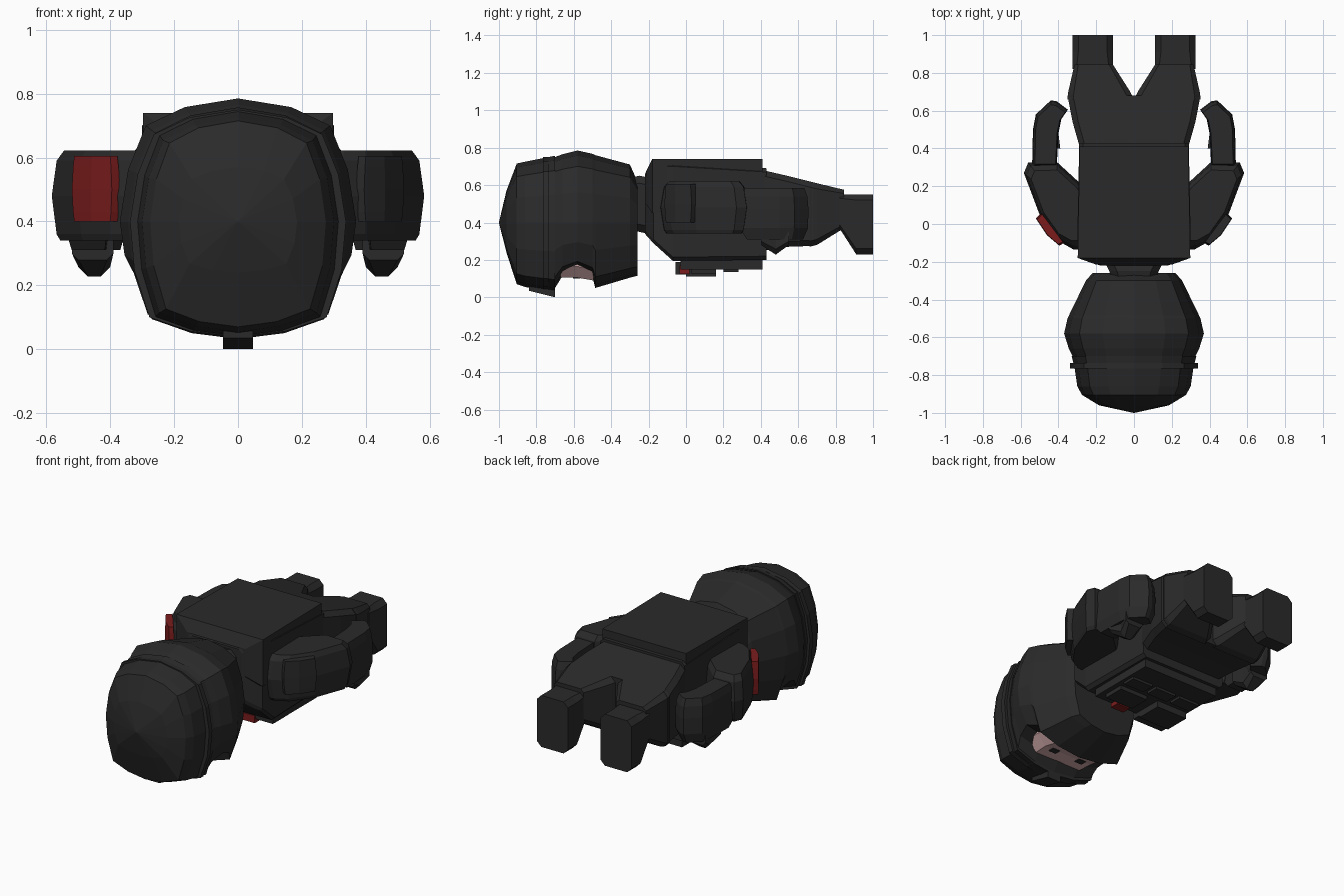
import bpy, bmesh
from mathutils import Vector

if "Cube" in bpy.data.objects:
    bpy.data.objects.remove(bpy.data.objects["Cube"])


def material(name, rgb):
    m = bpy.data.materials.new(name)
    m.use_nodes = True
    m.diffuse_color = (*rgb, 1)
    bsdf = m.node_tree.nodes["Principled BSDF"]
    bsdf.inputs["Base Color"].default_value = (*rgb, 1)
    bsdf.inputs["Roughness"].default_value = 0.9
    return m


BLACK = material("black cloth", (0.023, 0.023, 0.023))
RED = material("red patch", (0.2, 0.012, 0.012))
SKIN = material("skin", (0.7, 0.44, 0.44))


def loft(name, rings, mat=BLACK):
    """Skin a list of equal-length point rings and cap both ends."""
    bm = bmesh.new()
    loops = [[bm.verts.new(p) for p in ring] for ring in rings]
    n = len(loops[0])
    for a, b in zip(loops, loops[1:]):
        for i in range(n):
            j = (i + 1) % n
            bm.faces.new((a[i], a[j], b[j], b[i]))
    bm.faces.new(loops[0])
    bm.faces.new(loops[-1])
    bmesh.ops.remove_doubles(bm, verts=bm.verts, dist=0.0005)
    bmesh.ops.recalc_face_normals(bm, faces=bm.faces)
    mesh = bpy.data.meshes.new(name)
    bm.to_mesh(mesh)
    bm.free()
    mesh.materials.append(mat)
    ob = bpy.data.objects.new(name, mesh)
    bpy.context.collection.objects.link(ob)
    return ob


def section(y, x0, x1, z0, z1, c=0.0):
    """Rectangle with chamfered corners at depth y."""
    return [(x0 + c, y, z0), (x1 - c, y, z0), (x1, y, z0 + c), (x1, y, z1 - c),
            (x1 - c, y, z1), (x0 + c, y, z1), (x0, y, z1 - c), (x0, y, z0 + c)]


def box(name, x0, x1, y0, y1, z0, z1, mat=BLACK):
    return loft(name, [section(y, x0, x1, z0, z1) for y in (y0, y1)], mat)


def slab(name, outline, levels, side=1, mat=BLACK):
    """Flat outline stacked through (height, scale) levels."""
    pts = [Vector(p) for p in outline]
    mid = sum(pts, Vector((0, 0))) / len(pts)
    rings = []
    for z, s in levels:
        scaled = [mid + (p - mid) * s for p in pts]
        rings.append([(p.x * side, p.y, z) for p in scaled])
    return loft(name, rings, mat)


# Head: rounded sections along the body axis
HALF = [(0, 1), (.45, .93), (.78, .78), (.93, .42), (1, 0), (.96, -.42), (.82, -.83), (.44, -.95), (0, -1)]
SHAPE = HALF + [(-x, z) for x, z in HALF[-2:0:-1]]


def head_ring(y, w, z0, z1, zc=0.4):
    return [(x * w, y, zc + z * ((z1 - zc) if z > 0 else (zc - z0))) for x, z in SHAPE]


loft("head", [head_ring(*r) for r in [
    (-.70, .325, .05, .75), (-.66, .345, .115, .765), (-.58, .37, .15, .785),
    (-.50, .352, .11, .767), (-.485, .345, .05, .76), (-.3, .255, .105, .71), (-.26, .22, .115, .62)]])

# Face strip and eyes
loft("face", [section(-.67, -.22, .22, .105, .25, .06), section(-.58, -.225, .225, .105, .25, .06),
              section(-.495, -.22, .22, .09, .25, .06)], SKIN)
for s, side in ((1, "left"), (-1, "right")):
    x0, x1 = sorted((s * .07, s * .12))
    box(side + "_eye", x0, x1, -.605, -.565, .1, .109)

# Helmet dome, rim band and front mount
loft("helmet", [head_ring(*r) for r in [
    (-1.0, .002, .399, .401), (-.96, .185, .24, .57), (-.905, .275, .07, .715),
    (-.86, .3, .055, .725), (-.76, .315, .04, .745), (-.70, .33, .032, .757)]])
loft("helmet_band", [head_ring(y, .338, .038, .75) for y in (-.765, -.735)])
loft("helmet_mount", [section(-.84, -.047, .047, .035, .1), section(-.70, -.047, .047, 0, .1)])

# Neck, torso and backpack
loft("neck", [section(-.29, -.12, .12, .36, .64, .04), section(-.25, -.13, .13, .35, .65, .04),
              section(-.2, -.155, .155, .34, .64, .04)])
loft("torso", [section(-.22, -.18, .18, .34, .66, .02), section(-.175, -.29, .29, .29, .72, .02),
               section(-.07, -.3, .3, .195, .72, .02), section(.43, -.29, .29, .2, .69, .02)])
loft("backpack", [section(-.215, -.2, .2, .5, .67), section(-.18, -.298, .298, .45, .74),
                  section(.41, -.288, .288, .45, .74)])

# Chest rig, pouches and chest patch
box("chest_rig", -.26, .26, -.03, .41, .15, .22)
for i in range(3):
    x = -.17 + i * .17
    box("magazine_pouch", x - .07, x + .07, .2, .28, .135, .17)
box("right_chest_pouch", -.25, -.04, 0, .16, .11, .17)
box("right_pouch_flap", -.25, -.04, -.055, 0, .122, .19)
box("left_chest_pouch", .04, .23, .03, .16, .125, .17)
box("chest_patch", .05, .14, -.036, .02, .125, .17, RED)

# Hips
loft("hips", [section(.41, -.288, .288, .25, .68, .03), section(.54, -.325, .325, .27, .65, .03),
              section(.68, -.352, .352, .275, .615, .03)])

# Limbs on both sides
UPPER_ARM = [(.23, -.14), (.32, -.135), (.4, -.09), (.5, .05), (.583, .27), (.56, .325), (.41, .33),
             (.29, .22), (.23, .15)]
PATCH = [(.37, -.1), (.395, -.115), (.46, -.06), (.52, .03), (.49, .06)]
FOREARM = [(.41, .28), (.54, .28), (.535, .5), (.52, .58), (.44, .655), (.41, .65), (.35, .605), (.385, .555),
           (.4, .48)]
for s, side in ((1, "left"), (-1, "right")):
    def limb(name, rings):
        loft(side + name, [[(x * s, y, z) for x, y, z in section(*r)] for r in rings])

    slab(side + "_upper_arm", UPPER_ARM, [(.34, .86), (.36, .92), (.48, 1), (.59, .92), (.622, .8)], s)
    slab(side + "_shoulder_patch", PATCH, [(.4, .9), (.43, .95), (.5, 1), (.57, .95), (.605, .9)], s,
         RED if s < 0 else BLACK)
    slab(side + "_forearm", FOREARM, [(.31, .8), (.37, .98), (.47, 1), (.54, .96), (.585, .84)], s)
    limb("_fingers", [(.4, .39, .52, .28, .4, .02), (.48, .4, .5, .228, .4, .03), (.55, .4, .52, .28, .4, .02)])
    limb("_thigh", [(.66, 0, .352, .27, .62, .03), (.70, .02, .348, .28, .61, .03),
                    (.845, .112, .315, .37, .575, .02)])
    limb("_boot", [(.82, .112, .325, .37, .55, .02), (.91, .112, .325, .23, .55, .03),
                   (1.0, .112, .325, .23, .55, .03)])
